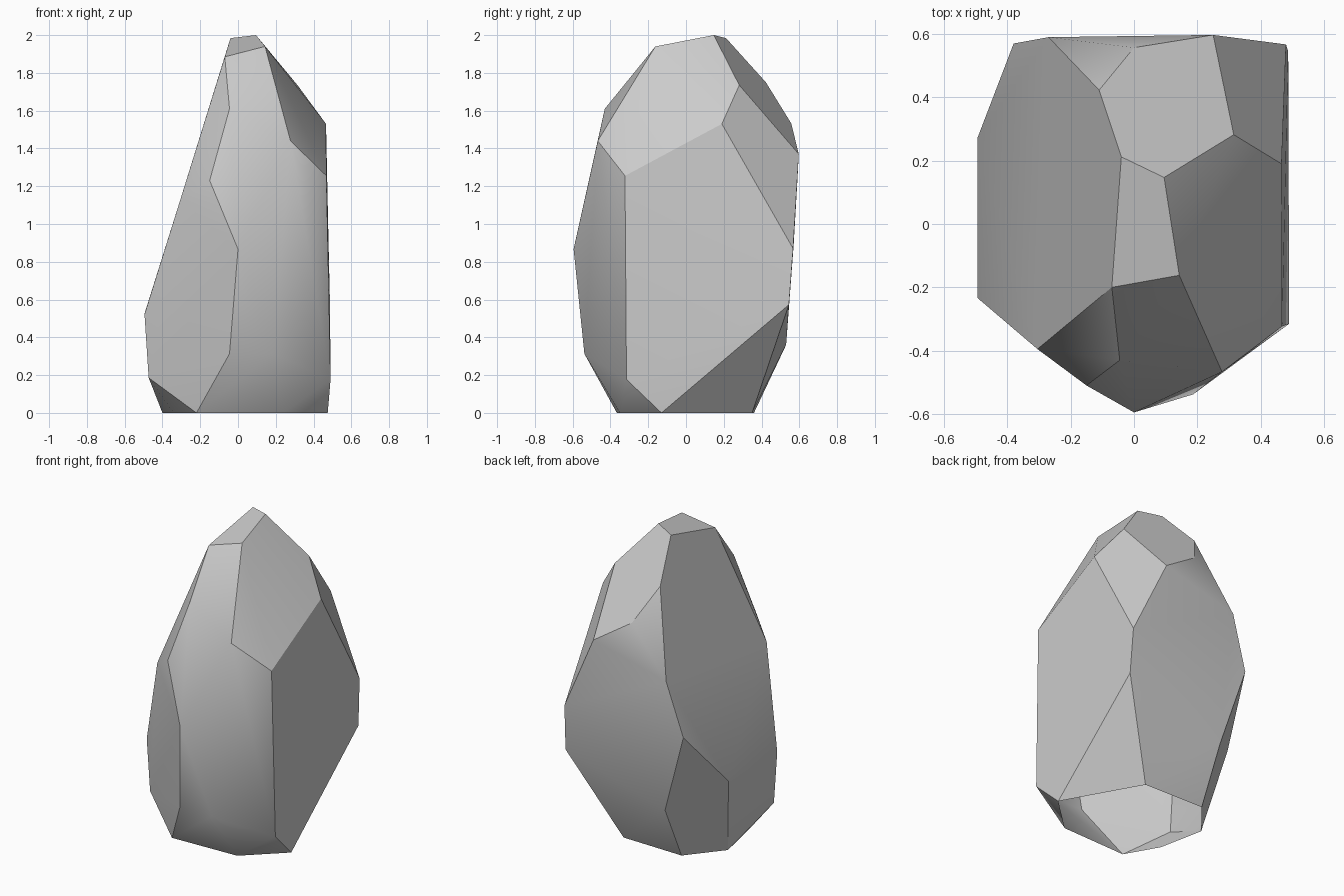
import bpy, bmesh, math

if "Cube" in bpy.data.objects:
    bpy.data.objects.remove(bpy.data.objects["Cube"])

# Corner points of the faceted rock, ring by ring from top to base
top_cap = [(-.04, .212, 1.984), (.095, .147, 2.0), (.143, -.162, 1.94), (-.07, -.20, 1.885)]
shoulder = [(-.045, -.43, 1.61), (.278, -.467, 1.44), (.466, .19, 1.53),
            (.315, .282, 1.735), (-.11, .423, 1.75), (0, .557, 1.533)]
middle = [(-.15, -.51, 1.23), (-.305, -.395, 1.13), (0, -.595, .867), (.468, -.323, 1.255),
          (.25, .597, 1.37), (.48, .567, .87), (-.27, .59, 1.235), (-.38, .57, .89)]
lower = [(-.495, .27, .525), (-.495, -.233, .522), (-.473, -.23, .186), (-.045, -.533, .313),
         (.187, -.538, .313), (.49, -.315, .177), (.487, .545, .573), (-.22, .53, .36)]
base = [(-.22, -.366, 0), (.24, -.35, 0), (.475, -.13, 0), (.205, .35, 0),
        (-.22, .36, 0), (-.40, .14, 0), (-.34, -.155, 0)]

# Wrap the corners in a convex shell and merge near-flat triangles into facets
bm = bmesh.new()
for p in top_cap + shoulder + middle + lower + base:
    bm.verts.new(p)
bmesh.ops.convex_hull(bm, input=bm.verts[:])
bmesh.ops.dissolve_limit(bm, angle_limit=math.radians(3), verts=bm.verts[:], edges=bm.edges[:])
bmesh.ops.recalc_face_normals(bm, faces=bm.faces[:])

# The underside is open
under = [f for f in bm.faces if all(v.co.z < 0.001 for v in f.verts)]
bmesh.ops.delete(bm, geom=under, context='FACES')

mesh = bpy.data.meshes.new("rock")
bm.to_mesh(mesh)
bm.free()
rock = bpy.data.objects.new("rock", mesh)
bpy.context.collection.objects.link(rock)

# Soft shading across shallow facets, crisp ridges elsewhere
bpy.context.view_layer.objects.active = rock
rock.select_set(True)
bpy.ops.object.shade_smooth_by_angle(angle=math.radians(30))
